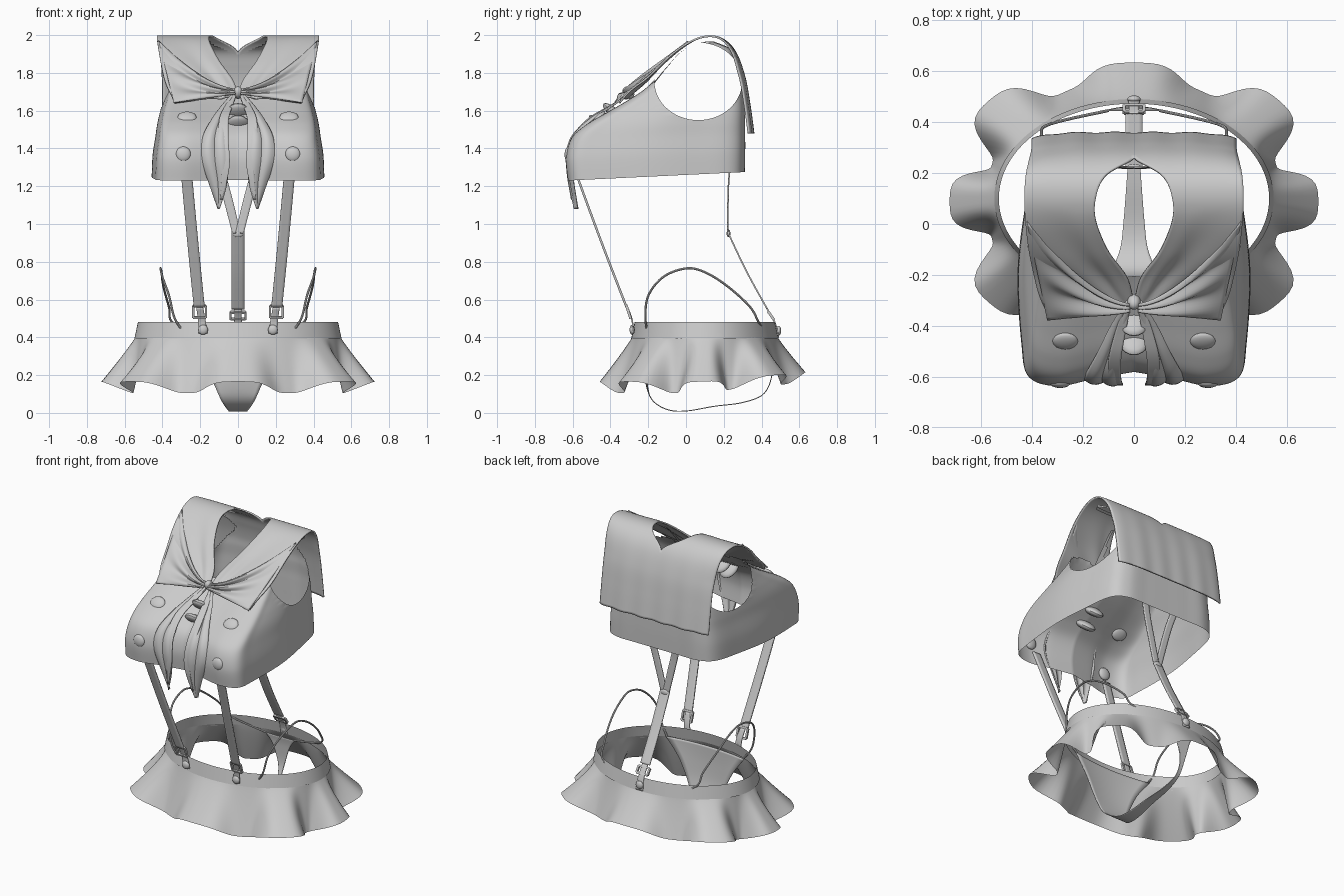
import bpy, bmesh
from math import sin, cos, pi, sqrt, atan2, radians
from mathutils import Vector

cube = bpy.data.objects.get("Cube")
if cube:
    bpy.data.objects.remove(cube, do_unlink=True)

grey = bpy.data.materials.new("cloth_grey")
grey.use_nodes = True
COLOR = (0.6, 0.6, 0.6, 1)
grey.diffuse_color = COLOR
grey.node_tree.nodes["Principled BSDF"].inputs["Base Color"].default_value = COLOR
parts = []


def sample(pts, t):
    """Catmull-Rom point on a list of equal-length tuples, t in 0..1."""
    n = len(pts) - 1
    i = min(int(t * n), n - 1)
    f = t * n - i
    a, b, c, d = (pts[min(max(k, 0), n)] for k in range(i - 1, i + 3))
    return [0.5 * (2*q + (r - p)*f + (2*p - 5*q + 4*r - s)*f*f + (3*q - p - 3*r + s)*f**3)
            for p, q, r, s in zip(a, b, c, d)]


def finish(ob, mirror=False, thick=0):
    ob.data.materials.clear()
    ob.data.materials.append(grey)
    if mirror:
        m = ob.modifiers.new("mirror", 'MIRROR')
        m.merge_threshold = 0.002
    if thick:
        s = ob.modifiers.new("thickness", 'SOLIDIFY')
        s.thickness = thick
        s.offset = 0
    parts.append(ob)
    return ob


def sheet(name, f, nu, nv, mirror=False, thick=0, trim=None):
    """Grid surface f(u, v); trim may remove and reshape parts of it."""
    bm = bmesh.new()
    g = [[bm.verts.new(f(i / nu, j / nv)) for i in range(nu + 1)] for j in range(nv + 1)]
    for j in range(nv):
        for i in range(nu):
            bm.faces.new((g[j][i], g[j][i+1], g[j+1][i+1], g[j+1][i]))
    if trim:
        trim(bm)
    bmesh.ops.remove_doubles(bm, verts=bm.verts, dist=0.0004)
    bmesh.ops.recalc_face_normals(bm, faces=bm.faces)
    me = bpy.data.meshes.new(name)
    bm.to_mesh(me)
    bm.free()
    ob = bpy.data.objects.new(name, me)
    bpy.context.collection.objects.link(ob)
    return finish(ob, mirror, thick)


def ribbon(name, pts, nu=4, nv=24, mirror=False, thick=0.008, fold=None):
    """Strip along (x, y, z, half width) points, wide in x."""
    def f(u, v):
        x, y, z, w = sample(pts, v)
        p = Vector((x + (2*u - 1) * w, y, z))
        return p + Vector(fold(u, v, p)) if fold else p
    return sheet(name, f, nu, nv, mirror, thick)


def ball(name, loc, size, tilt=0, mirror=False):
    bpy.ops.mesh.primitive_uv_sphere_add(segments=20, ring_count=10, radius=1)
    ob = bpy.context.object
    ob.name = name
    for v in ob.data.vertices:
        p = Vector((v.co.x * size[0], v.co.y * size[1], v.co.z * size[2]))
        c, s = cos(radians(tilt)), sin(radians(tilt))
        v.co = Vector((p.x, p.y*c - p.z*s, p.y*s + p.z*c)) + Vector(loc)
    return finish(ob, mirror)


def buckle(name, loc, w, h, tilt, mirror=False):
    """Rectangular frame made from four bars."""
    bm = bmesh.new()
    for x, z, sx, sz in ((-w, 0, .012, 2*h), (w, 0, .012, 2*h), (0, h, 2*w, .012), (0, -h, 2*w, .012)):
        r = bmesh.ops.create_cube(bm, size=1)
        for v in r["verts"]:
            v.co = Vector((v.co.x*sx + x, v.co.y*.014, v.co.z*sz + z))
    c, s = cos(radians(tilt)), sin(radians(tilt))
    for v in bm.verts:
        y, z = v.co.y, v.co.z
        v.co = Vector((v.co.x, y*c - z*s, y*s + z*c)) + Vector(loc)
    me = bpy.data.meshes.new(name)
    bm.to_mesh(me)
    bm.free()
    ob = bpy.data.objects.new(name, me)
    bpy.context.collection.objects.link(ob)
    finish(ob, mirror)


# Skirt: elliptical band with a flared, eight-lobed ruffle
def band(u, v):
    a, r = 2*pi*u, 0.018 * (1 - v)
    return ((.53 + r)*cos(a), .1 + (.372 + r)*sin(a), .395 + .085*v)


def ruffle(u, v):
    t = 2*pi*u
    lobe = 0.5 + 0.5*sin(pi/2*cos(8*t))
    ends, corner = sin(t)**2, sin(2*t)**2
    a = t - .065*sin(2*t) + .055*v*v*(1 - .5*ends)*sin(8*t)
    low = .045 + .06*ends
    out = v**1.1 * (low + (.185 - .02*ends + .045*corner - low)*lobe)
    hem = .105 + .06*lobe + .05*max(0, sin(t))
    return ((.538 + out)*cos(a), .1 - .012*v + (.38 + out)*sin(a), .41 + (hem - .41)*v)


sheet("skirt_waistband", band, 96, 3)
sheet("skirt_ruffle", ruffle, 192, 14)

# Cropped shirt: half outline swept up through the heights
OUTLINE = [(0, -.575), (.15, -.6), (.3, -.63), (.415, -.595), (.442, -.47), (.457, -.2),
           (.43, .05), (.39, .24), (.3, .305), (.15, .31), (0, .31)]
LEVELS = [(1.23, -.625, .31, .46), (1.35, -.635, .312, .455), (1.455, -.605, .312, .44),
          (1.525, -.53, .312, .43), (1.59, -.42, .312, .415), (1.66, -.3, .308, .395),
          (1.73, -.2, .305, .38), (1.83, -.11, .283, .375), (1.92, -.02, .245, .385),
          (1.965, .1, .15, .39)]


def shirt(u, v):
    x, y = sample(OUTLINE, u)
    z, front, back, w = sample(LEVELS, v)
    k = (y + .63) / .94
    return (max(0, x) * w / .46, front + (back - front)*k, z + .045*k*(1 - v)**3)


def neck(y):
    """Half width of the egg-shaped neck opening, a little wider than the collar's."""
    d = (y - .06) / (.2 if y > .06 else .34)
    return .17 * max(0, 1 - d*d)**(.5 if y > .06 else .8)


def cut_openings(bm):
    cy, cz, ry, rz = .065, 1.755, .232, .205

    def arm(p):
        return sqrt(((p.y - cy)/ry)**2 + ((p.z - cz)/rz)**2)
    gone = []
    for f in bm.faces:
        c = f.calc_center_median()
        if (arm(c) < 1 and c.x > .17) or (c.z > 1.7 and c.x < neck(c.y)):
            gone.append(f)
    rim = {v for f in gone for v in f.verts}
    bmesh.ops.delete(bm, geom=gone, context='FACES')
    for v in rim:
        if v.is_valid and v.co.x > .19 and .8 < arm(v.co) < 1.25:
            k = arm(v.co)
            v.co.y = cy + (v.co.y - cy)/k
            v.co.z = cz + (v.co.z - cz)/k


sheet("shirt_body", shirt, 80, 72, mirror=True, trim=cut_openings)

# Broad collar draped from the knot over the shoulders and down the back
COLLAR = [(-.36, 1.645, 0, .335), (-.25, 1.735, .025, .38), (-.13, 1.85, .10, .408),
          (0, 1.95, .148, .425), (.1, 1.992, .15, .43), (.19, 1.98, .11, .425),
          (.26, 1.91, 0, .412), (.308, 1.78, 0, .402), (.335, 1.63, 0, .40), (.355, 1.48, 0, .40)]


def drape(u, v, p):
    ang = atan2(p.x, p.z - 1.6)
    near = max(0, 1 - v/.4)
    wave = .008*sin(16*ang)*near*min(1, u*4) + .005*cos(p.x*42)*max(0, v - .5)
    rear = -.025*u**6 * min(1, max(0, v - .5)*4) + .05*near*(1 - u)
    return (max(0, -p.x), rear - wave, .03*near*(1 - u) + wave*.6)


ribbon("collar", [((a + b)/2, y, z, (b - a)/2) for y, z, a, b in COLLAR],
       28, 60, mirror=True, thick=.01, fold=drape)


# Bow: gathered wings, knot and two pointed tails
def wing(u, v):
    low, high = 1.68 - .045*v, 1.705 + .255*v**1.6
    z = low + (high - low)*u
    x = .015 + (.325 + .08*u)*v
    pleat = .012*sin(5*pi*u)*sin(pi*min(1, v*.9 + .1))
    return (x, -.37 + (z - 1.64)*1.19 - .02*(1 - v) - pleat, z + .008 + pleat*.5)


def tail_fold(u, v, p):
    return (0, -.016*abs(sin(2*pi*u))*sin(pi*v) + .02*u*u*v, 0)


sheet("bow_wing", wing, 30, 20, mirror=True, thick=.008)
ball("bow_knot", (0, -.305, 1.695), (.026, .028, .036), 40)
TAIL = [(-.30, 1.69, .005, .03), (-.4, 1.62, .035, .09), (-.505, 1.55, .055, .14),
        (-.59, 1.46, .06, .185), (-.62, 1.35, .05, .195), (-.61, 1.21, .06, .15),
        (-.59, 1.08, .098, .104)]
ribbon("bow_tail", [((a + b)/2, y, z, (b - a)/2) for y, z, a, b in TAIL],
       16, 32, mirror=True, fold=tail_fold)
INNER = [(.02, -.30, 1.68, .012), (.05, -.41, 1.62, .02), (.075, -.525, 1.55, .025),
         (.075, -.61, 1.44, .025), (.065, -.63, 1.3, .02), (.09, -.605, 1.13, .006)]
ribbon("bow_inner_fold", INNER, 6, 24, mirror=True)
for y, z in ((-.38, 1.588), (-.455, 1.525)):
    ball("bow_centre_puff", (0, y, z), (.06, .075, .026), -40)

# Shirt buttons
ball("upper_button", (.27, -.46, 1.565), (.05, .016, .042), -48, True)
ball("lower_button", (.29, -.625, 1.37), (.04, .018, .04), -3, True)

# Suspenders: two straps in front, a forked strap behind
ribbon("front_strap", [(.275, -.59, 1.29, .029), (.24, -.45, .91, .029), (.205, -.315, .56, .029)],
       mirror=True, thick=.012)
ribbon("front_clip_tab", [(.203, -.31, .56, .018), (.192, -.285, .49, .02), (.185, -.28, .42, .024)],
       nv=8, mirror=True)
ribbon("back_fork", [(.13, .25, 1.4, .024), (.085, .228, 1.25, .024), (.045, .222, 1.1, .024),
                     (.008, .22, .95, .022)], mirror=True)
ribbon("back_strap", [(0, .22, .96, .034), (0, .32, .75, .034), (0, .43, .55, .034)])
ribbon("back_clip_tab", [(0, .43, .55, .02), (0, .47, .48, .02), (0, .49, .4, .026)], nv=8)
ball("fork_stud", (0, .225, .95), (.03, .01, .02))
buckle("front_buckle", (.203, -.305, .535), .034, .032, 18, True)
buckle("back_buckle", (0, .45, .515), .04, .022, 35)
ball("front_stud", (.185, -.285, .44), (.026, .014, .026), 0, True)
ball("back_stud", (0, .49, .435), (.026, .014, .026))

# Briefs: a tapering strip under the skirt with arched hip strings
BRIEF = [(-.23, .42, .29), (-.228, .3, .2), (-.215, .17, .135), (-.18, .07, .09), (-.1, .018, .055),
         (0, .01, .042), (.15, .035, .03), (.3, .055, .02), (.41, .1, .012), (.455, .2, .02),
         (.455, .33, .06), (.445, .4, .11)]
ribbon("briefs", [(0, y, z, w) for y, z, w in BRIEF], 12, 60, thick=.005,
       fold=lambda u, v, p: (0, .03*(2*u - 1)**2 * max(0, 1 - 4*v), 0))
HIP = [(.28, -.2, .42), (.335, -.215, .5), (.365, -.2, .62), (.4, -.12, .72), (.41, 0, .765),
       (.405, .1, .745), (.395, .22, .67), (.365, .34, .56), (.335, .39, .47), (.1, .445, .4)]


def string(u, v):
    p, q = Vector(sample(HIP, v)), Vector(sample(HIP, min(1, v + .01)))
    t = (q - p).normalized() if v < .99 else Vector((-1, .2, -.4)).normalized()
    side = t.cross(Vector((1, 0, 0))).normalized()
    a = 2*pi*u
    return p + (side*cos(a) + side.cross(t)*sin(a)) * .006


sheet("hip_string", string, 8, 48, mirror=True)

# Smooth cloth, keeping hard edges on the fittings
bpy.ops.object.select_all(action='DESELECT')
for ob in parts:
    ob.select_set(True)
bpy.context.view_layer.objects.active = parts[0]
bpy.ops.object.shade_smooth_by_angle(angle=radians(40))
